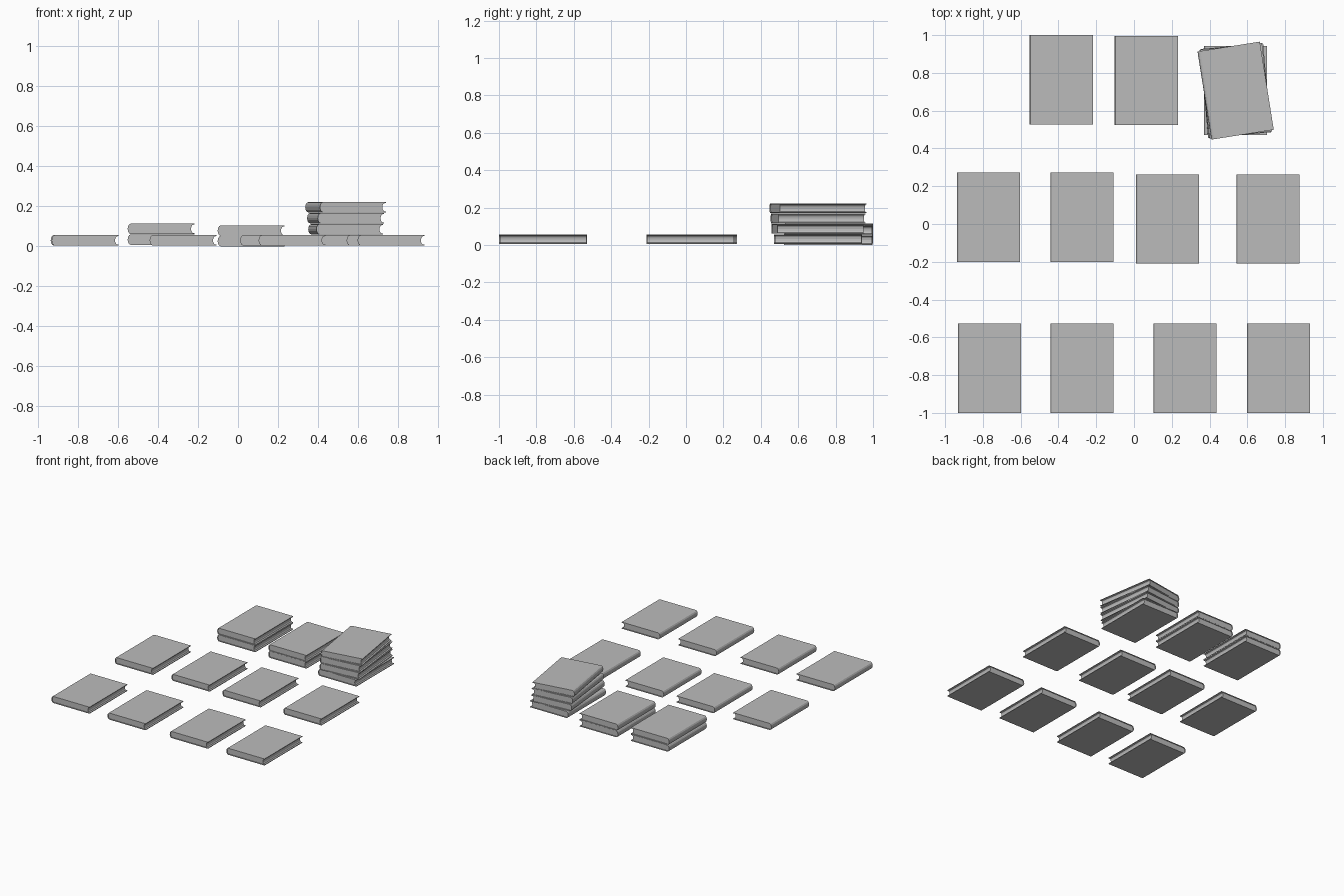
import bpy, bmesh, math

if "Cube" in bpy.data.objects:
    bpy.data.objects.remove(bpy.data.objects["Cube"], do_unlink=True)

HALF_W, HALF_L, THICK, BOARD = 0.167, 0.236, 0.052, 0.005
BULGE, INSET = 0.016, 0.005

grey = bpy.data.materials.new("book grey")
grey.use_nodes = True
colour = (0.5, 0.5, 0.5, 1)
grey.diffuse_color = colour
grey.node_tree.nodes["Principled BSDF"].inputs["Base Color"].default_value = colour


def arc(x, low, high, depth, steps=6):
    """Bowed edge running from low to high, bulging towards -x."""
    mid, half = (low + high) / 2, (high - low) / 2
    angles = [math.pi * (i / steps - 0.5) for i in range(steps + 1)]
    return [(x - depth * math.cos(a), mid + half * math.sin(a)) for a in angles]


def extrude_profile(name, profile, half_length):
    """Extrude an x-z outline along y."""
    bm = bmesh.new()
    verts = [bm.verts.new((x, -half_length, z)) for x, z in profile]
    face = bm.faces.new(verts)
    new = bmesh.ops.extrude_face_region(bm, geom=[face])["geom"]
    moved = [v for v in new if isinstance(v, bmesh.types.BMVert)]
    bmesh.ops.translate(bm, verts=moved, vec=(0, 2 * half_length, 0))
    bmesh.ops.recalc_face_normals(bm, faces=bm.faces[:])
    mesh = bpy.data.meshes.new(name)
    bm.to_mesh(mesh)
    bm.free()
    mesh.materials.append(grey)
    return mesh


# Cover: two boards joined by a rounded spine
spine_x = -HALF_W + BULGE
outer = arc(spine_x, 0, THICK, BULGE)
inner = arc(spine_x, BOARD, THICK - BOARD, BULGE - BOARD)
cover_profile = ([(HALF_W, 0)] + outer + [(HALF_W, THICK), (HALF_W, THICK - BOARD)]
                 + inner[::-1] + [(HALF_W, BOARD)])
cover_mesh = extrude_profile("cover", cover_profile, HALF_L)

# Pages: block with a hollow fore edge
fore = arc(HALF_W - INSET, BOARD, THICK - BOARD, 0.012)
pages_mesh = extrude_profile("pages", inner + fore[::-1], HALF_L - INSET)


def book(name, x, y, z, turn=0):
    for part, mesh in (("cover", cover_mesh), ("pages", pages_mesh)):
        ob = bpy.data.objects.new(f"{name}_{part}", mesh)
        ob.location = (x, y, z)
        ob.rotation_euler.z = math.radians(turn)
        bpy.context.collection.objects.link(ob)


# Single books in two rows
for i, x in enumerate((-0.765, -0.275, 0.27, 0.765)):
    book(f"front_book_{i + 1}", x, -0.764, 0.004)
for i, (x, y) in enumerate(((-0.77, 0.036), (-0.275, 0.036), (0.178, 0.026), (0.71, 0.026))):
    book(f"middle_book_{i + 1}", x, y, 0.004)

# Pairs and a twisted pile along the back
for i in range(2):
    book(f"left_pair_book_{i + 1}", -0.385, 0.764, 0.008 + i * 0.0535)
    book(f"centre_pair_book_{i + 1}", 0.065, 0.76, i * 0.0525)
for i, turn in enumerate((0, 5, 6.5, 9)):
    book(f"pile_book_{i + 1}", 0.538, 0.706, 0.005 + i * 0.055, turn)
